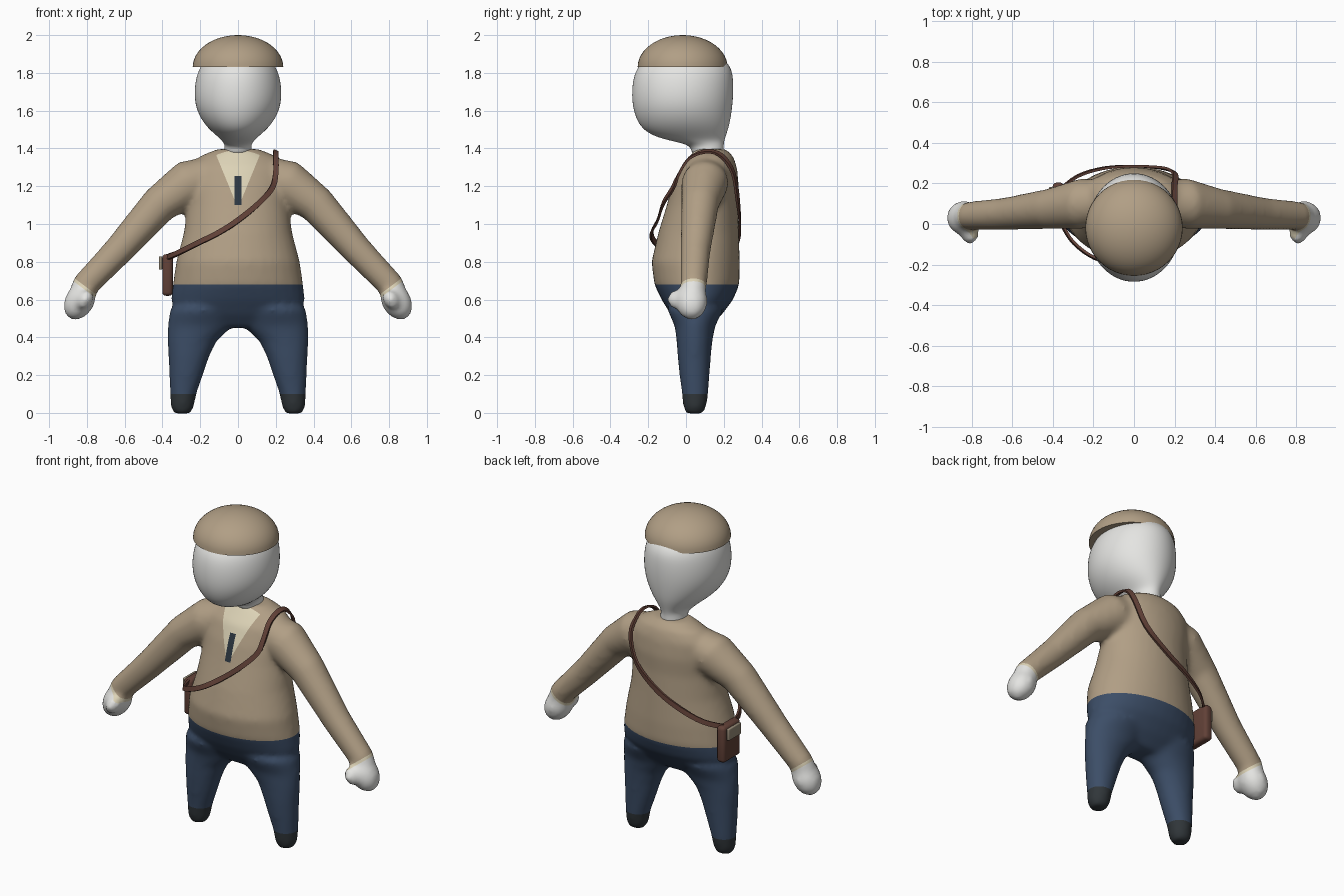
import bpy, bmesh, math
from mathutils import Vector, Matrix
from mathutils.bvhtree import BVHTree

cube = bpy.data.objects.get("Cube")
if cube:
    bpy.data.objects.remove(cube, do_unlink=True)


def material(name, *rgb):
    m = bpy.data.materials.new(name)
    m.use_nodes = True
    m.diffuse_color = (*rgb, 1)
    m.node_tree.nodes["Principled BSDF"].inputs["Base Color"].default_value = (*rgb, 1)
    return m


tan = material("tan_cloth", 0.44, 0.345, 0.235)
white = material("white_skin", 0.78, 0.78, 0.76)
navy = material("navy_cloth", 0.045, 0.075, 0.135)
black = material("shoe_black", 0.03, 0.037, 0.042)
cream = material("cream_shirt", 0.72, 0.65, 0.47)
slate = material("slate_tie", 0.025, 0.037, 0.052)
brown = material("brown_leather", 0.12, 0.052, 0.038)
clasp = material("clasp_metal", 0.30, 0.25, 0.18)


def loft(bm, rings, sides=32, turn=0.0):
    """Skin a closed tube through rings of (centre, u, v)."""
    loops = []
    for c, u, v in rings:
        angles = [turn + math.tau * i / sides for i in range(sides)]
        loops.append([bm.verts.new(c + u * math.cos(a) + v * math.sin(a)) for a in angles])
    for a, b in zip(loops, loops[1:]):
        for i in range(sides):
            j = (i + 1) % sides
            bm.faces.new((a[i], a[j], b[j], b[i]))
    bm.faces.new(loops[0][::-1])
    bm.faces.new(loops[-1])


def level(z, cx, rx, y0, y1):
    """Horizontal ellipse from its height, centre, half width and y range."""
    return (Vector((cx, (y0 + y1) / 2, z)), Vector((rx, 0, 0)), Vector((0, (y1 - y0) / 2, 0)))


def make(name, bm, *mats, smooth=True):
    bmesh.ops.recalc_face_normals(bm, faces=bm.faces)
    mesh = bpy.data.meshes.new(name)
    bm.to_mesh(mesh)
    bm.free()
    obj = bpy.data.objects.new(name, mesh)
    bpy.context.collection.objects.link(obj)
    for m in mats:
        mesh.materials.append(m)
    if smooth:
        bpy.ops.object.select_all(action='DESELECT')
        obj.select_set(True)
        bpy.context.view_layer.objects.active = obj
        bpy.ops.object.shade_smooth_by_angle(angle=math.radians(45))
    return obj


# Body: torso, legs, arms and hands fused into one skin
bm = bmesh.new()
torso = [(0.45, 0.20, -0.02, 0.12), (0.52, 0.33, -0.08, 0.19), (0.60, 0.355, -0.13, 0.25),
         (0.68, 0.345, -0.168, 0.283), (0.80, 0.328, -0.183, 0.285), (0.95, 0.288, -0.148, 0.28),
         (1.10, 0.268, -0.102, 0.275), (1.20, 0.27, -0.072, 0.28), (1.30, 0.26, -0.03, 0.27),
         (1.36, 0.20, 0.02, 0.25), (1.397, 0.11, 0.05, 0.21)]
loft(bm, [level(z, 0, rx, y0, y1) for z, rx, y0, y1 in torso])

leg = [(-0.004, 0.295, 0.045, 0, 0.09), (0.03, 0.295, 0.062, -0.015, 0.108),
       (0.10, 0.29, 0.07, -0.022, 0.118), (0.20, 0.275, 0.09, -0.035, 0.125),
       (0.30, 0.26, 0.109, -0.045, 0.132), (0.38, 0.243, 0.13, -0.05, 0.14),
       (0.46, 0.20, 0.172, -0.06, 0.155), (0.55, 0.18, 0.18, -0.10, 0.20)]
arm = [(0.10, 0.11, 1.27, 0.10), (0.26, 0.10, 1.215, 0.125), (0.415, 0.075, 1.105, 0.10),
       (0.635, 0.05, 0.857, 0.08), (0.815, 0.04, 0.67, 0.07), (0.84, 0.035, 0.62, 0.06)]
for s in (-1, 1):
    loft(bm, [level(z, s * cx, rx, y0, y1) for z, cx, rx, y0, y1 in leg])
    pts = [Vector((s * x, y, z)) for x, y, z, r in arm]
    rings = []
    for i, p in enumerate(pts):
        t = pts[min(i + 1, len(pts) - 1)] - pts[max(i - 1, 0)]
        side = Vector((0, 1, 0))
        rings.append((p, side * arm[i][3], t.cross(side).normalized() * arm[i][3]))
    loft(bm, rings)
    # mitten palm and forward thumb
    for c, size in (((0.838, 0.03, 0.592), (0.078, 0.085, 0.108)),
                    ((0.81, -0.05, 0.60), (0.042, 0.05, 0.055))):
        place = (Matrix.Translation((s * c[0], c[1], c[2]))
                 @ Matrix.Rotation(-s * 0.53, 4, 'Y') @ Matrix.Diagonal((*size, 1)))
        bmesh.ops.create_icosphere(bm, subdivisions=3, radius=1, matrix=place)

body = make("body", bm, smooth=False)
remesh = body.modifiers.new("fuse", 'REMESH')
remesh.mode = 'VOXEL'
remesh.voxel_size = 0.016
relax = body.modifiers.new("relax", 'SMOOTH')
relax.factor = 0.5
relax.iterations = 10
fused = bpy.data.meshes.new_from_object(body.evaluated_get(bpy.context.evaluated_depsgraph_get()))
bpy.data.objects.remove(body, do_unlink=True)

# Clothing borders cut cleanly into the skin
bm = bmesh.new()
bm.from_mesh(fused)


def cut(co, no, region):
    faces = [f for f in bm.faces if region(f.calc_center_median())]
    geom = {g for f in faces for g in (f, *f.edges, *f.verts)}
    bmesh.ops.bisect_plane(bm, geom=list(geom), dist=1e-5, plane_co=co, plane_no=no)


def trunk(c):
    return abs(c.x) < 0.5


def chest(c):
    return abs(c.x) < 0.2 and c.z > 1.0 and c.y < 0.09


WRIST, WRIST_DIR, CUFF = Vector((0.815, 0, 0.675)), Vector((0.6, 0, -0.8)), 0.016
WAIST, SHOE, V_TIP, V_HALF, V_SLOPE = 0.68, 0.10, 1.12, 0.015, 0.41
TIE_HALF, TIE_LOW, TIE_HIGH = 0.019, 1.10, 1.255
for z in (WAIST, SHOE):
    cut((0, 0, z), (0, 0, 1), trunk)
for z in (TIE_LOW, TIE_HIGH, V_TIP):
    cut((0, 0, z), (0, 0, 1), chest)
cut((0, 0.05, 0), (0, 1, 0), chest)
for s in (-1, 1):
    cut((s * TIE_HALF, 0, 0), (1, 0, 0), chest)
    cut((s * V_HALF, 0, V_TIP), (s, 0, -V_SLOPE), chest)
    for shift in (0, CUFF):
        point = WRIST + WRIST_DIR * shift
        cut((s * point.x, 0, point.z), (s * WRIST_DIR.x, 0, WRIST_DIR.z),
            lambda c: c.x * s > 0.6)

TAN, WHITE, NAVY, BLACK, CREAM, SLATE = range(6)
for f in bm.faces:
    c = f.calc_center_median()
    reach = (Vector((abs(c.x), 0, c.z)) - WRIST).dot(WRIST_DIR)
    front = c.y < 0.05
    if abs(c.x) > 0.6:
        f.material_index = WHITE if reach > CUFF else CREAM if reach > 0 else TAN
    elif c.z < WAIST:
        f.material_index = BLACK if c.z < SHOE else NAVY
    elif front and abs(c.x) < TIE_HALF and TIE_LOW < c.z < TIE_HIGH:
        f.material_index = SLATE
    elif front and c.z > V_TIP and abs(c.x) < V_HALF + V_SLOPE * (c.z - V_TIP):
        f.material_index = CREAM
    else:
        f.material_index = TAN
surface = BVHTree.FromBMesh(bm)
make("body", bm, tan, white, navy, black, cream, slate)

# Head and neck
bm = bmesh.new()
head = [(1.36, 0.075, 0.03, 0.20), (1.40, 0.07, 0.03, 0.20), (1.425, 0.072, 0.0, 0.20),
        (1.45, 0.092, -0.13, 0.206), (1.485, 0.135, -0.21, 0.218), (1.53, 0.18, -0.252, 0.232),
        (1.60, 0.22, -0.28, 0.244), (1.68, 0.234, -0.289, 0.252), (1.77, 0.225, -0.282, 0.252),
        (1.84, 0.20, -0.255, 0.238), (1.90, 0.14, -0.18, 0.17), (1.93, 0.06, -0.08, 0.08)]
loft(bm, [level(z, 0, rx, y0, y1) for z, rx, y0, y1 in head])
make("head", bm, white).modifiers.new("rounding", 'SUBSURF').levels = 2

# Domed cap
bm = bmesh.new()
dome = []
for i in range(13):
    a = math.radians(88) * i / 12
    r = math.cos(a)
    dome.append(level(1.83 + 0.17 * math.sin(a), 0, 0.24 * r, -0.018 - 0.238 * r, -0.018 + 0.238 * r))
loft(bm, dome, 48)
make("cap", bm, tan)

# Shoulder strap: a flat band kept just outside the body
path = [(-0.375, 0.08, 0.825), (-0.355, 0.0, 0.83), (-0.30, -0.09, 0.855), (-0.20, -0.165, 0.905),
        (-0.10, -0.182, 0.955), (0.0, -0.15, 1.02), (0.11, -0.12, 1.11), (0.18, -0.07, 1.19),
        (0.20, -0.035, 1.27), (0.20, 0.02, 1.35), (0.20, 0.11, 1.385), (0.20, 0.19, 1.36),
        (0.20, 0.25, 1.27), (0.14, 0.275, 1.12), (0.0, 0.285, 1.0), (-0.15, 0.275, 0.92),
        (-0.28, 0.235, 0.86), (-0.375, 0.16, 0.825)]
path = [Vector(p) for p in path]
points = []
for i in range(len(path) - 1):
    a, b, c, d = (path[max(0, min(k, len(path) - 1))] for k in range(i - 1, i + 3))
    for t in (0, 0.25, 0.5, 0.75):
        points.append(b + (c - a) * (t / 2) + (a * 2 - b * 5 + c * 4 - d) * (t * t / 2)
                      + (b * 3 - a - c * 3 + d) * (t ** 3 / 2))
points.append(path[-1])
normals = []
for i, p in enumerate(points):
    near, n, _, _ = surface.find_nearest(p)
    if (p - near).dot(n) < 0.008:
        points[i] = near + n * 0.008
    normals.append(n)
bm = bmesh.new()
rings = []
for i, p in enumerate(points):
    t = points[min(i + 1, len(points) - 1)] - points[max(i - 1, 0)]
    side = t.cross(normals[i]).normalized()
    rings.append((p, side * 0.02, side.cross(t).normalized() * 0.009))
loft(bm, rings, 4, math.pi / 4)
make("strap", bm, brown)


# Satchel and its clasp
def box(name, centre, size, bevel, mat):
    bm = bmesh.new()
    bmesh.ops.create_cube(bm, matrix=Matrix.Translation(centre) @ Matrix.Diagonal((*size, 1)))
    bmesh.ops.bevel(bm, geom=bm.edges[:], offset=bevel, segments=3, profile=0.5, affect='EDGES')
    make(name, bm, mat)


box("satchel", (-0.373, 0.122, 0.73), (0.056, 0.165, 0.22), 0.02, brown)
box("satchel_clasp", (-0.41, 0.122, 0.793), (0.018, 0.12, 0.07), 0.005, clasp)
